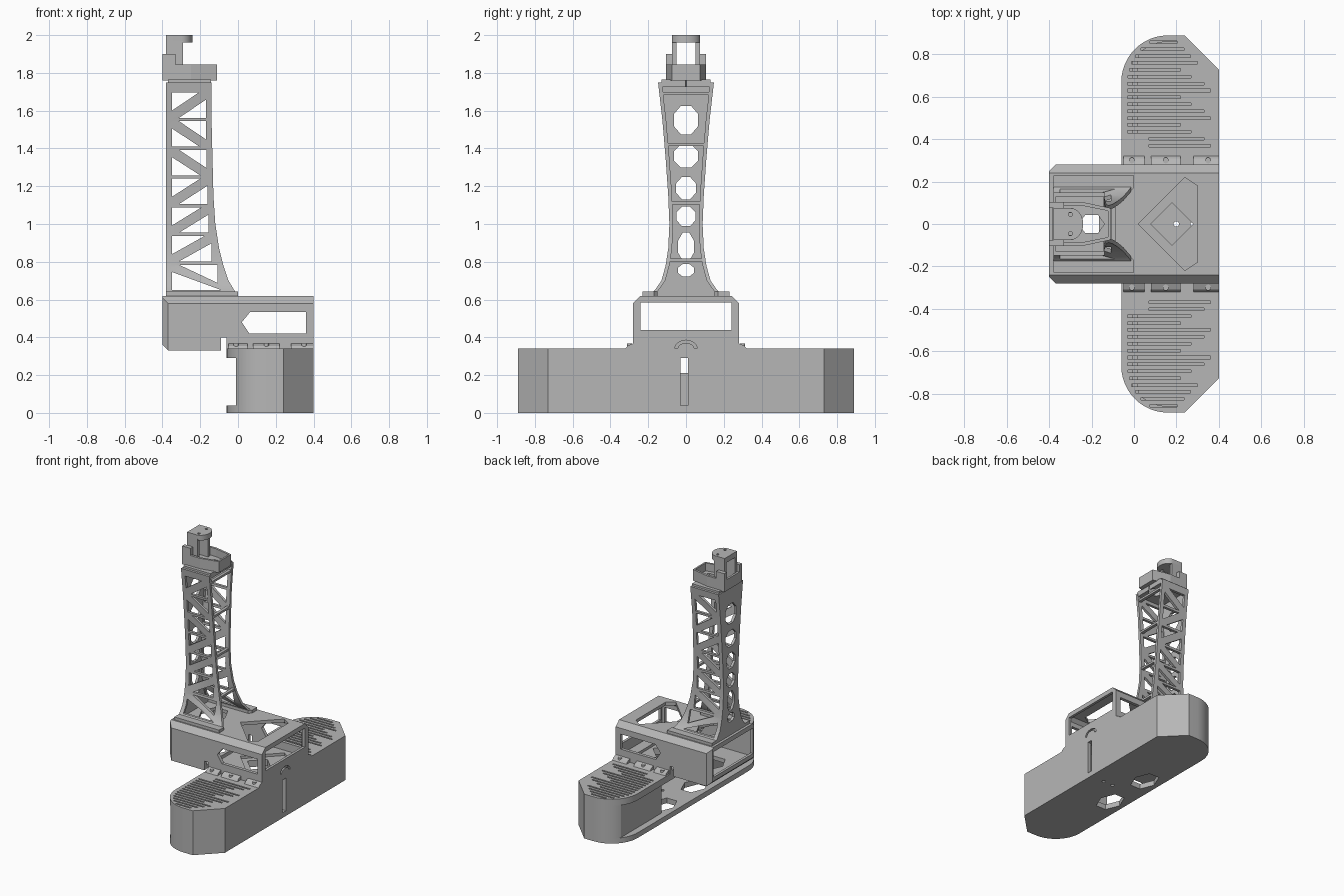
import bpy, bmesh, math

cube = bpy.data.objects.get("Cube")
if cube:
    bpy.data.objects.remove(cube)

grey = bpy.data.materials.new("plain grey")
grey.use_nodes = True
COLOUR = (0.47, 0.47, 0.47, 1)
grey.diffuse_color = COLOUR
grey.node_tree.nodes["Principled BSDF"].inputs["Base Color"].default_value = COLOUR


def finish(name, bm):
    bmesh.ops.recalc_face_normals(bm, faces=bm.faces)
    mesh = bpy.data.meshes.new(name)
    bm.to_mesh(mesh)
    bm.free()
    mesh.materials.append(grey)
    obj = bpy.data.objects.new(name, mesh)
    bpy.context.collection.objects.link(obj)
    return obj


def loft(bm, rings):
    loops = [[bm.verts.new(p) for p in ring] for ring in rings]
    for a, b in zip(loops, loops[1:]):
        for i in range(len(a)):
            j = (i + 1) % len(a)
            bm.faces.new((a[i], a[j], b[j], b[i]))
    bm.faces.new(loops[0][::-1])
    bm.faces.new(loops[-1])


def extrusion(points, axis, lo, hi):
    place = {"x": lambda a, b, h: (h, a, b),
             "y": lambda a, b, h: (a, h, b),
             "z": lambda a, b, h: (a, b, h)}[axis]
    return [[place(a, b, h) for a, b in points] for h in (lo, hi)]


def rect(a0, a1, b0, b1):
    return [(a0, b0), (a1, b0), (a1, b1), (a0, b1)]


def ngon(a, b, ra, rb, n=8, turn=0.5):
    angles = [(i + turn) * math.tau / n for i in range(n)]
    return [(a + ra * math.cos(t), b + rb * math.sin(t)) for t in angles]


def part(name, *prisms):
    bm = bmesh.new()
    for p in prisms:
        loft(bm, extrusion(*p))
    return finish(name, bm)


def cut(obj, *prisms):
    cutter = part("cutter", *prisms)
    cutter.hide_render = True
    mod = obj.modifiers.new("cut", "BOOLEAN")
    mod.operation = "DIFFERENCE"
    mod.solver = "EXACT"
    mod.object = cutter
    bpy.context.view_layer.objects.active = obj
    bpy.ops.object.modifier_apply(modifier=mod.name)
    bpy.data.objects.remove(cutter)


def smooth(obj):
    bpy.ops.object.select_all(action="DESELECT")
    obj.select_set(True)
    bpy.context.view_layer.objects.active = obj
    bpy.ops.object.shade_smooth_by_angle(angle=math.radians(30))


def outline(left, d=0.0):
    """Long base plan, rounded at the back and chamfered at the front."""
    half = [(0.4 - d, 0.73 - 0.4 * d), (0.24 - 0.4 * d, 0.89 - d)]
    for i in range(13):
        t = math.pi / 2 * (1 + i / 12)
        half.append((max(left, 0.16 + (0.22 - d) * math.cos(t)),
                     0.67 + (0.22 - d) * math.sin(t)))
    return half + [(x, -y) for x, y in reversed(half)]


# Base: floor, hollow walls and slotted deck
floor = part("base_floor", (outline(-0.06), "z", 0, 0.04))
cut(floor, *[(ngon(0.06, s * 0.19, 0.085, 0.12, 6, 0), "z", -0.1, 0.1) for s in (1, -1)],
    *[(ngon(x, 0, 0.013, 0.013, 12), "z", -0.1, 0.1) for x in (0.2, 0.28)])

walls = part("base_walls", (outline(-0.01), "z", 0.04, 0.29))
cut(walls, (outline(0.02, 0.03), "z", 0, 0.4))
cut(walls, (rect(-0.1, 0.1, -0.31, 0.31), "z", 0, 0.4))
cut(walls, (rect(-0.03, 0.01, 0.03, 0.3), "x", 0.3, 0.5))
part("slot_rib", (rect(-0.05, 0.03, 0.03, 0.21), "x", 0.33, 0.36))
part("compartment_dividers",
     *[(rect(0.02, 0.38, s * 0.32 - 0.01, s * 0.32 + 0.01), "z", 0.03, 0.3) for s in (1, -1)])

deck = part("base_deck", (outline(-0.06), "z", 0.29, 0.34))
slots = []
for i in range(16):
    y = 0.37 + i * 0.0325
    over = max(0, y - 0.67)
    x0 = 0.19 - math.sqrt(0.22 ** 2 - over ** 2)
    x1 = min((0.36, 0.33, 0.27, 0.22)[i % 4], 1.06 - y)
    if i < 2:
        x0 = 0.07
    slots += [(rect(x0, x1, s * y - 0.006, s * y + 0.006), "z", 0.2, 0.4) for s in (1, -1)]
cut(deck, *slots, (ngon(0.18, 0, 0.1, 0.1, 4, 0), "z", 0.2, 0.4))
for obj in (floor, walls, deck):
    smooth(obj)

# Housing box with open ends and side windows
section = [(-0.28, 0.33), (0.28, 0.33), (0.28, 0.58), (0.24, 0.62), (-0.24, 0.62), (-0.28, 0.58)]
box = part("housing", (section, "x", -0.4, 0.4))
inside = [(-0.255, 0.36), (0.255, 0.36), (0.255, 0.57), (0.23, 0.595), (-0.23, 0.595), (-0.255, 0.57)]
cut(box, (inside, "x", -0.38, 0.38))
cut(box, (rect(-0.24, 0.24, 0.44, 0.585), "x", 0.3, 0.5),
    (rect(-0.24, 0.24, 0.39, 0.585), "x", -0.5, -0.3))
window = [(0.02, 0.48), (0.06, 0.42), (0.36, 0.42), (0.36, 0.535), (0.065, 0.535)]
cut(box, (window, "y", -0.4, 0.4), (rect(-0.09, -0.06, 0.3, 0.4), "y", -0.4, 0.4))
pocket = [(0.02, 0), (0.24, -0.22), (0.3, -0.18), (0.3, 0.18), (0.24, 0.22)]
cut(box, (pocket, "z", 0.2, 0.8), (ngon(-0.21, 0, 0.1, 0.12, 6, 0), "z", 0.2, 0.8))
cut(box, *[([(-0.41, s * 0.24), (-0.36, s * 0.29), (-0.41, s * 0.29)], "z", 0.2, 0.8) for s in (1, -1)])
cut(box, ([(-0.41, 0.37), (-0.36, 0.32), (-0.41, 0.32)], "y", -0.4, 0.4))
arch = ngon(0, 0.34, 0.06, 0.045, 16, 0)[:9] + ngon(0, 0.34, 0.045, 0.03, 16, 0)[8::-1]
cut(box, (arch, "x", 0.385, 0.5))

# Screw tabs along both long sides of the housing
for s, side in ((1, "left"), (-1, "right")):
    wedge = [(s * 0.275, 0.37), (s * 0.275, 0.335), (s * 0.325, 0.335), (s * 0.31, 0.355)]
    part(side + "_screw_tabs",
         *[(wedge, "x", a, b) for a, b in ((-0.05, 0.05), (0.08, 0.22), (0.28, 0.4))])
    part(side + "_screws",
         *[(ngon(x, s * 0.3, 0.014, 0.014, 12), "z", 0.34, 0.368) for x in (-0.01, 0.15, 0.35)])

# Tower: flared channel, open towards the front edge
LEVELS = [(0.62, 0.0, 0.20), (0.65, -0.02, 0.165), (0.70, -0.05, 0.13), (0.78, -0.077, 0.108),
          (0.87, -0.1, 0.094), (1.0, -0.12, 0.088), (1.15, -0.13, 0.094),
          (1.35, -0.135, 0.108), (1.55, -0.14, 0.125), (1.75, -0.14, 0.148)]
BACK, T = -0.38, 0.02


def at(z):
    """Front edge and half width of the tower at a height."""
    for (z0, x0, y0), (z1, x1, y1) in zip(LEVELS, LEVELS[1:]):
        if z <= z1:
            f = (z - z0) / (z1 - z0)
            return x0 + f * (x1 - x0), y0 + f * (y1 - y0)


rings = []
for z, x, y in LEVELS:
    half = [(x, y - T, z), (x, y, z), (BACK, y, z)]
    inner = [(BACK + T, -y + T, z), (BACK + T, y - T, z)]
    rings.append(half + [(a, -b, c) for a, b, c in reversed(half)] + inner)
bm = bmesh.new()
loft(bm, rings)
tower = finish("tower", bm)

# Truss windows in the side walls
truss, left, gap = [], -0.35, 0.038
for i, lean in enumerate("BFFFBBF"):
    z0 = 0.65 + i * 0.152
    z1 = z0 + 0.134
    low, high = at(z0)[0] - 0.03, at(z1)[0] - 0.03
    if lean == "B":
        pair = ([(left, z0), (low - gap, z0), (left, z1 - gap)],
                [(high, z1), (left + gap, z1), (high, z0 + gap)])
    else:
        pair = ([(high, z0), (left + gap, z0), (high, z1 - gap)],
                [(left, z1), (high - gap, z1), (left, z0 + gap)])
    truss += [(tri, "y", -0.4, 0.4) for tri in pair]
cut(tower, *truss)

# Eight-sided windows in the back wall
holes = [(1.55, 0.07, 0.082), (1.36, 0.07, 0.066), (1.19, 0.057, 0.064),
         (1.04, 0.054, 0.056), (0.88, 0.046, 0.08), (0.755, 0.046, 0.036)]
cut(tower, *[(ngon(0, z, a, b), "x", -0.5, -0.3) for z, a, b in holes])
smooth(tower)

# Cross braces between the side walls
for i, z in enumerate((0.81, 1.11, 1.42, 1.69)):
    x, y = at(z)
    part("cross_brace_%d" % (i + 1), (rect(x - 0.025, x - 0.002, -y + 0.01, y - 0.01), "z", z - 0.008, z + 0.008))

# Foot pads and top plate of the tower
part("tower_feet", *[([(-0.38, s * 0.15), (-0.02, s * 0.15), (0, s * 0.17), (0, s * 0.23), (-0.38, s * 0.23)],
                      "z", 0.615, 0.642) for s in (1, -1)])
plate = part("tower_top_plate", (rect(-0.37, -0.142, -0.13, 0.13), "z", 1.725, 1.765))
cut(plate, (ngon(-0.2, 0, 0.06, 0.05, 6, 0), "z", 1.6, 1.9))

# Head: tray, raised cheeks and a bridge post
tray_plan = [(-0.4, -0.105), (-0.25, -0.105), (-0.11, -0.075), (-0.11, 0.075), (-0.25, 0.105), (-0.4, 0.105)]
tray = part("head_tray", (tray_plan, "z", 1.76, 1.845))
cut(tray, ([(x * 0.9 - 0.024, y * 0.83) for x, y in tray_plan], "z", 1.785, 1.9))
cut(tray, (ngon(-0.2, 0, 0.06, 0.05, 6, 0), "z", 1.7, 1.9))
part("head_cheeks", *[(rect(-0.4, -0.33, s * 0.09 - 0.015, s * 0.09 + 0.015), "z", 1.84, 1.9) for s in (1, -1)])
part("post_legs", *[(rect(-0.38, -0.29, s * 0.063 - 0.012, s * 0.063 + 0.012), "z", 1.78, 1.97) for s in (1, -1)])
cap_plan = [(-0.38, -0.075)] + [(-0.3 + 0.06 * math.cos(t), 0.075 * math.sin(t))
                                for t in [math.pi * (i / 12 - 0.5) for i in range(13)]] + [(-0.38, 0.075)]
cap = part("post_cap", (cap_plan, "z", 1.96, 2.0))
cut(cap, *[(ngon(-0.3, y, 0.01, 0.01, 10), "z", 1.9, 2.1) for y in (-0.045, 0.045)])
smooth(cap)
